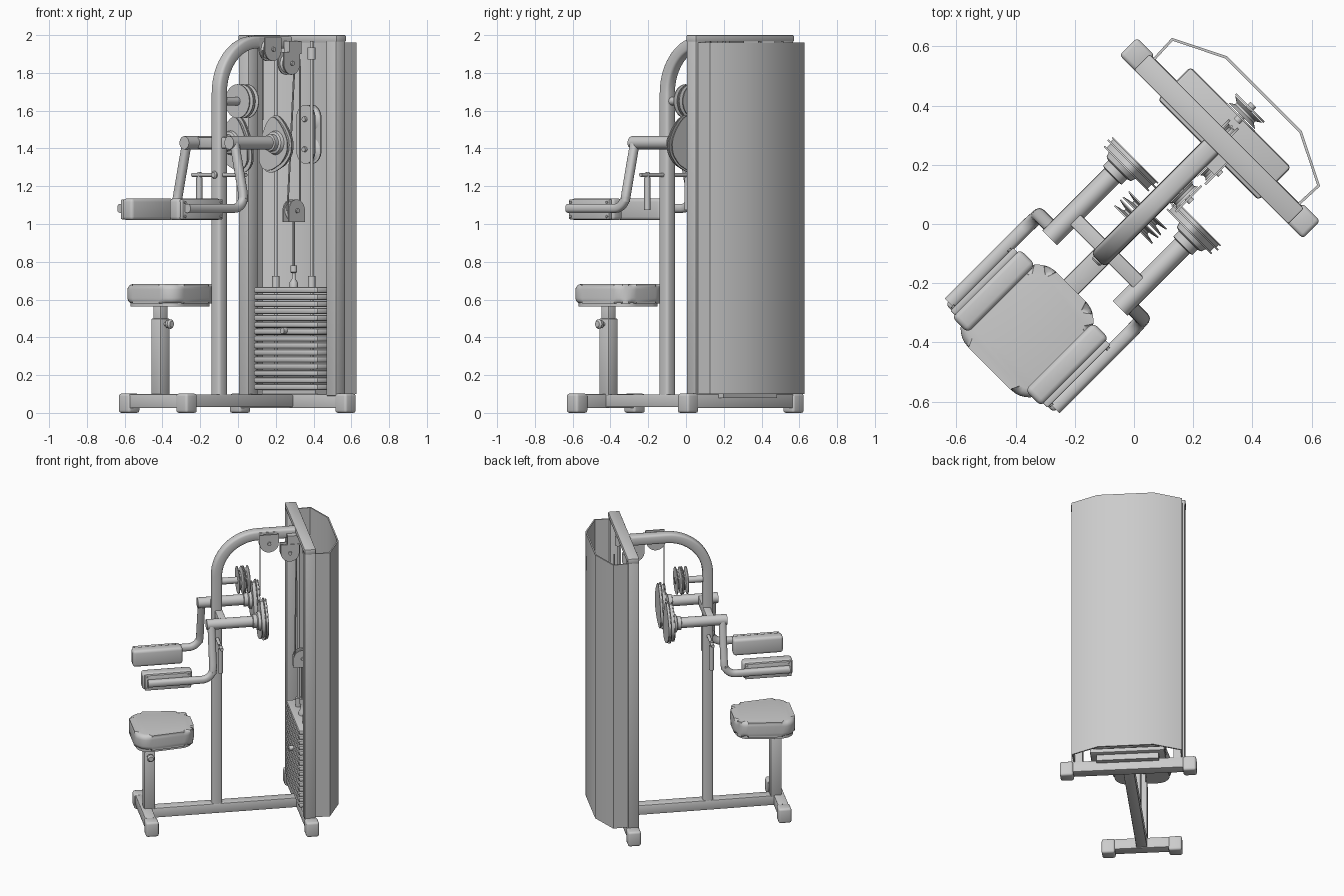
import bpy, bmesh, math
from mathutils import Vector, Matrix

if "Cube" in bpy.data.objects:
    bpy.data.objects.remove(bpy.data.objects["Cube"])

# Built in a local frame (x = across, y = from seat to tower), then turned 45 degrees
TURN = Matrix.Rotation(math.radians(-45), 4, 'Z')


def finish(name, bm):
    bmesh.ops.recalc_face_normals(bm, faces=bm.faces[:])
    bm.transform(TURN)
    me = bpy.data.meshes.new(name)
    bm.to_mesh(me)
    bm.free()
    ob = bpy.data.objects.new(name, me)
    bpy.context.collection.objects.link(ob)
    return ob


def box(name, xs, ys, zs, bev=0.0, seg=2):
    bm = bmesh.new()
    bmesh.ops.create_cube(bm, size=1)
    for v in bm.verts:
        v.co = [(a + b) / 2 + c * (b - a) for c, (a, b) in zip(v.co, (xs, ys, zs))]
    if bev:
        bmesh.ops.bevel(bm, geom=bm.edges[:], offset=bev, segments=seg, profile=0.5, affect='EDGES')
    return finish(name, bm)


def lathe(name, origin, axis, rings, n=24):
    """Revolve (distance, radius) pairs around an axis."""
    rot = Vector((0, 0, 1)).rotation_difference(Vector(axis)).to_matrix()
    bm = bmesh.new()
    loops = []
    for d, r in rings:
        loops.append([bm.verts.new(Vector(origin) + rot @ Vector(
            (r * math.cos(2 * math.pi * i / n), r * math.sin(2 * math.pi * i / n), d))) for i in range(n)])
    for a, b in zip(loops, loops[1:]):
        for i in range(n):
            bm.faces.new((a[i], a[(i + 1) % n], b[(i + 1) % n], b[i]))
    bm.faces.new(loops[0])
    bm.faces.new(loops[-1])
    return finish(name, bm)


def rod(name, p, q, r, n=16):
    d = Vector(q) - Vector(p)
    return lathe(name, p, d.normalized(), [(0, r), (d.length, r)], n)


def prism(name, pts, axis, a, b, bev=0.0, seg=3):
    """Extrude a 2D outline along axis 0/1/2 from a to b, rounding the rims."""
    bm = bmesh.new()

    def at(p, h):
        c = list(p)
        c.insert(axis, h)
        return bm.verts.new(c)
    lo, hi = [at(p, a) for p in pts], [at(p, b) for p in pts]
    bm.faces.new(lo)
    bm.faces.new(hi)
    for i in range(len(pts)):
        j = (i + 1) % len(pts)
        bm.faces.new((lo[i], lo[j], hi[j], hi[i]))
    if bev:
        rim = [e for e in bm.edges if abs(e.verts[0].co[axis] - e.verts[1].co[axis]) < 1e-6]
        bmesh.ops.bevel(bm, geom=rim, offset=bev, segments=seg, profile=0.5, affect='EDGES')
    return finish(name, bm)


def fillet(pts, radii, closed=False, steps=8):
    """Round the corners of a path or outline."""
    P = [Vector(p) for p in pts]
    out = []
    for i, p in enumerate(P):
        r = radii[i]
        if not r or (not closed and i in (0, len(P) - 1)):
            out.append(p)
            continue
        a = p + (P[i - 1] - p).normalized() * r
        b = p + (P[(i + 1) % len(P)] - p).normalized() * r
        c, d = a.lerp(p, .55), b.lerp(p, .55)
        for k in range(steps + 1):
            t = k / steps
            s = 1 - t
            out.append(a * s**3 + c * 3 * s * s * t + d * 3 * s * t * t + b * t**3)
    return out


def tube(name, path, r, square=1.0, n=20):
    """Sweep a circle (square=1) or rounded square (square<1) along a path."""
    bm = bmesh.new()
    side, loops = Vector((1, 0, 0)), []
    f = lambda c: math.copysign(abs(c) ** square, c)
    for i, p in enumerate(path):
        t = (path[min(i + 1, len(path) - 1)] - path[max(i - 1, 0)]).normalized()
        side = (side - t * side.dot(t)).normalized()
        up = t.cross(side)
        loops.append([bm.verts.new(p + r * (side * f(math.cos(2 * math.pi * k / n))
                                            + up * f(math.sin(2 * math.pi * k / n)))) for k in range(n)])
    for a, b in zip(loops, loops[1:]):
        for i in range(n):
            bm.faces.new((a[i], a[(i + 1) % n], b[(i + 1) % n], b[i]))
    bm.faces.new(loops[0])
    bm.faces.new(loops[-1])
    return finish(name, bm)


def pulley_block(name, x, y, z, r, up):
    """Grooved wheel between two arched cheek plates; the flat end points up (1) or down (-1)."""
    arc = [(y + r * math.cos(a), z - up * r * math.sin(a)) for a in [math.pi * k / 16 for k in range(17)]]
    pts = arc + [(y - r, z + up * r), (y + r, z + up * r)]
    for s in (-1, 1):
        prism(name + "_cheek", pts, 0, x + s * .02 - .004, x + s * .02 + .004)
    w = r * .85
    lathe(name + "_wheel", (x - .014, y, z), (1, 0, 0), [(0, w), (.01, w * .85), (.018, w * .85), (.028, w)])
    rod(name + "_bolt", (x - .034, y, z), (x + .034, y, z), .012, 12)


# Floor frame
box("tower_base_beam", (-.38, .38), (.375, .445), (.025, .1), .006)
box("front_base_beam", (-.2, .2), (-.635, -.565), (.025, .1), .006)
box("base_spine", (-.035, .035), (-.6, .4), (.03, .098), .006)
for s in (-1, 1):
    for y, x in ((.41, .395), (-.6, .215)):
        box("foot_cap", (s * x - .043, s * x + .043), (y - .042, y + .042), (0, .102), .014, 3)

# Tower frame and rear shroud
for s in (-1, 1):
    box("tower_upright", (s * .328 - .037, s * .328 + .037), (.37, .44), (.09, 1.97), .004)
box("tower_top_bar", (-.368, .368), (.368, .442), (1.965, 2.0), .005)
outer = [(-.35, .44), (-.354, .535), (-.18, .622), (.18, .622), (.354, .535), (.35, .44)]
inner = [(.341, .44), (.345, .53), (.177, .613), (-.177, .613), (-.345, .53), (-.341, .44)]
prism("rear_shroud", outer + inner, 2, .1, 1.96)

# Weight stack, guide rods and selector
for i in range(15):
    z = .12 + i * .0367
    box("weight_plate", (-.24, .24), (.354, .51), (z, z + .0325), .011, 2)
box("stack_support", (-.2, .2), (.38, .48), (.08, .125))
for s in (-1, 1):
    x = s * .134
    rod("guide_rod", (x, .417, .1), (x, .417, 1.97), .009)
    rod("guide_collar", (x, .417, .66), (x, .417, .725), .02)
    rod("guide_top_mount", (x, .417, 1.87), (x, .417, 1.935), .022)
lathe("selector_stem", (0, .417, .66), (0, 0, 1), [(0, .022), (.03, .022), (.05, .01), (.08, .01), (.085, .018), (.12, .018)])
rod("selector_pin", (0, .33, .435), (0, .36, .435), .016)

# Main post curving over into the tower
tube("main_post", fillet([(0, -.14, .08), (0, -.14, 1.963), (0, .4, 1.963)], [0, .27, 0], steps=16), .034, .5)

# Cable pulleys
pulley_block("overhead_front_pulley", .05, .19, 1.925, .062, 1)
pulley_block("overhead_rear_pulley", .055, .325, 1.85, .06, 1)
pulley_block("stack_pulley", 0, .417, 1.07, .06, -1)
box("rear_pulley_hanger", (.035, .075), (.31, .40), (1.9, 1.968))
rod("post_pulley_shaft", (0, -.14, 1.65), (0, .075, 1.65), .022)
for y in (-.005, .035):
    lathe("post_pulley_wheel", (0, y, 1.65), (0, 1, 0),
          [(0, .09), (.005, .09), (.013, .055), (.02, .055), (.028, .09), (.033, .09)], 32)
capsule = [(.068 * math.cos(a), 1.475 + (.088 if k < 17 else -.088) + .068 * math.sin(a))
           for k, a in enumerate([math.pi * k / 16 for k in range(17)] + [math.pi * (1 + k / 16) for k in range(17)])]
for y in (.505, .55):
    prism("floating_pulley_plate", capsule, 1, y, y + .007)
for z in (1.395, 1.555):
    lathe("floating_pulley_wheel", (0, .515, z), (0, 1, 0), [(0, .064), (.012, .045), (.02, .045), (.032, .064)])
    rod("floating_pulley_bolt", (0, .49, z), (0, .57, z), .014, 12)
rod("stack_cable", (0, .417, .77), (0, .417, 1.02), .006, 8)
for y in (.37, .465):
    rod("lift_cable", (0, y, 1.07), (0 if y > .4 else .055, y, 1.87), .005, 8)
rod("cam_cable", (.05, .135, 1.55), (.05, .135, 1.92), .004, 8)

# Seat
seat = lambda k: fillet([(-.2 * k, -.5 - .19 * k), (.2 * k, -.5 - .19 * k), (.15 * k, -.5 + .2 * k),
                         (-.15 * k, -.5 + .2 * k)], [.1, .1, .08, .08], True)
prism("seat_cushion", seat(1), 2, .578, .682, .03, 4)
prism("seat_pan", seat(.94), 2, .563, .585)
box("seat_post_sleeve", (-.036, .036), (-.616, -.544), (.09, .5), .006)
box("seat_post_slider", (-.028, .028), (-.608, -.552), (.45, .57), .004)
lathe("seat_adjust_knob", (.03, -.58, .47), (1, 0, 0), [(0, .01), (.025, .01), (.026, .022), (.045, .025), (.055, .016)], 16)

# Pivot bridge and fixed hand grips
box("pivot_bridge", (-.17, .17), (-.155, -.105), (1.40, 1.46), .006)
rod("grip_crossbar", (-.2, -.14, 1.26), (.2, -.14, 1.26), .011)
lathe("crossbar_clamp", (.0, -.185, 1.26), (0, 1, 0), [(0, .014), (.006, .02), (.05, .02)], 16)

# Cam outline, around the pivot axis
CAM = [(.143, 1.585), (.19, 1.555), (.235, 1.50), (.265, 1.44), (.26, 1.37), (.21, 1.31),
       (.13, 1.272), (.07, 1.275), (.035, 1.32), (.035, 1.39), (.06, 1.475), (.1, 1.55)]

for s in (-1, 1):
    # Pivot sleeve, hub and cam
    px = s * .168
    rod("pivot_sleeve", (px, -.235, 1.43), (px, .07, 1.43), .035, 24)
    lathe("cam_hub", (px, .04, 1.43), (0, 1, 0),
          [(0, .028), (.02, .028), (.025, .045), (.05, .045), (.055, .058), (.075, .065), (.1, .07)], 28)
    for y0, y1, k in ((.112, .118, .93), (.118, .136, .86), (.136, .142, 1), (.142, .152, .9), (.152, .157, .96)):
        pts = [(s * (.155 + (x - .155) * k), 1.43 + (z - 1.43) * k) for x, z in CAM]
        prism("cam_plate", fillet(pts, [.022] * len(pts), True, 3), 1, y0, y1)
    # Hand grip
    rod("hand_grip", (s * .15, -.14, 1.075), (s * .15, -.14, 1.245), .016)
    lathe("grip_top", (s * .15, -.14, 1.235), (0, 0, 1), [(0, .011), (.04, .011)], 12)
    # Swing arm
    arm = fillet([(s * .25, -.63, 1.083), (s * .25, -.215, 1.083), (s * .245, -.205, 1.15), (s * .178, -.205, 1.43)],
                 [0, .062, .03, 0])
    tube("swing_arm", arm, .024, .8)
    # Arm pad with its mounting plate
    xs = sorted((s * .137, s * .213))
    box("arm_pad", xs, (-.657, -.333), (1.02, 1.135), .018, 3)
    box("pad_mount_plate", sorted((s * .21, s * .232)), (-.645, -.345), (1.025, 1.13), .004)
    for y in (-.63, -.36):
        for z in (1.04, 1.115):
            rod("pad_bolt", (s * .225, y, z), (s * .238, y, z), .007, 8)

# Smooth shading with crisp edges
bpy.ops.object.select_all(action='DESELECT')
for ob in bpy.data.objects:
    ob.select_set(True)
    bpy.context.view_layer.objects.active = ob
bpy.ops.object.shade_smooth_by_angle(angle=math.radians(32))
